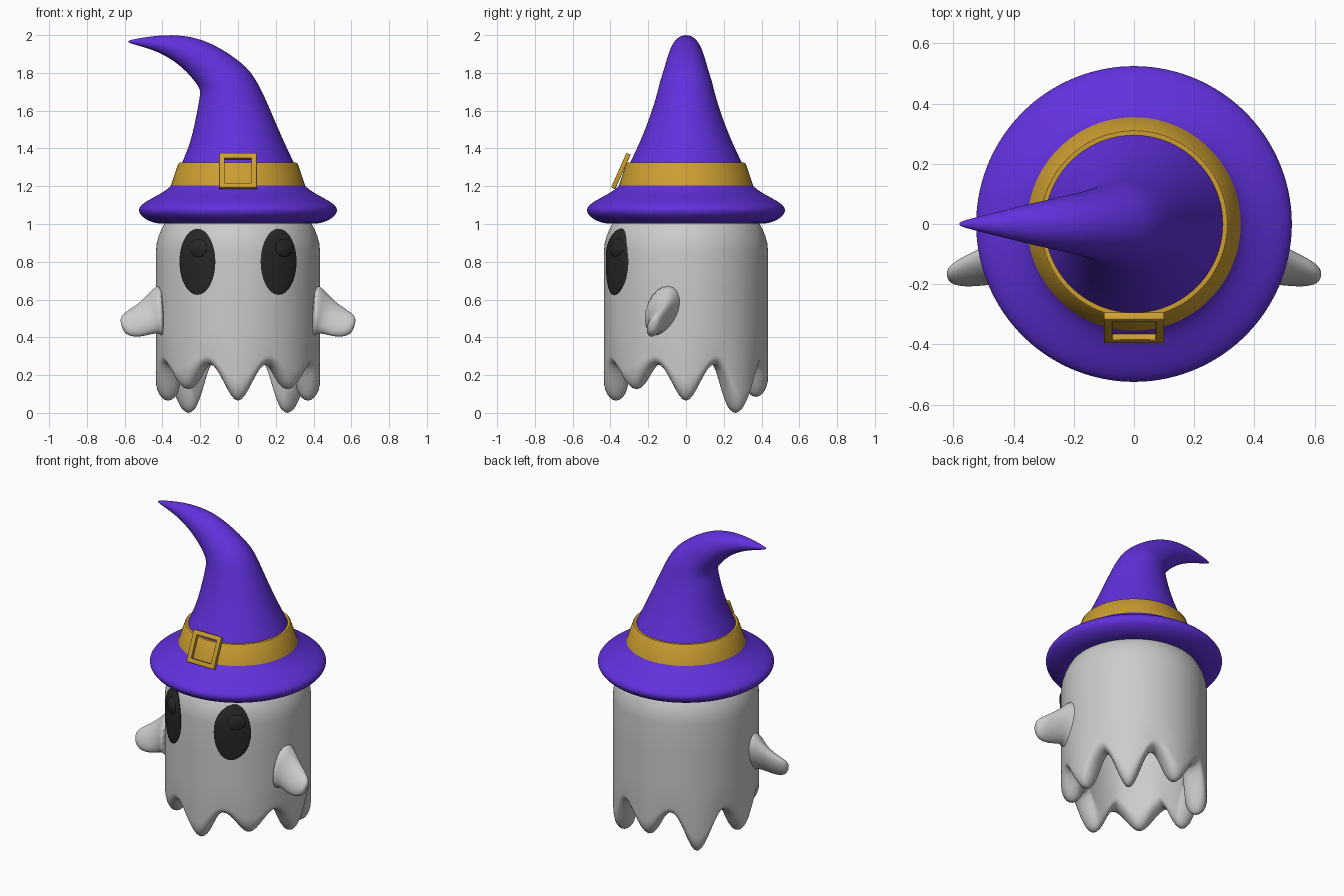
import bpy, bmesh, math
from mathutils import Vector, Matrix

if "Cube" in bpy.data.objects:
    bpy.data.objects.remove(bpy.data.objects["Cube"])


def material(name, rgb):
    m = bpy.data.materials.new(name)
    m.diffuse_color = (*rgb, 1)
    m.use_nodes = True
    m.node_tree.nodes["Principled BSDF"].inputs["Base Color"].default_value = m.diffuse_color
    return m


PURPLE = material("purple", (0.12, 0.03, 0.72))
GOLD = material("gold", (0.6, 0.34, 0.03))
BLACK = material("black", (0.02, 0.02, 0.02))


def finish(name, bm, mat=None, angle=40):
    bmesh.ops.recalc_face_normals(bm, faces=bm.faces)
    me = bpy.data.meshes.new(name)
    bm.to_mesh(me)
    bm.free()
    ob = bpy.data.objects.new(name, me)
    bpy.context.collection.objects.link(ob)
    if mat:
        me.materials.append(mat)
    bpy.ops.object.select_all(action='DESELECT')
    ob.select_set(True)
    bpy.context.view_layer.objects.active = ob
    bpy.ops.object.shade_smooth_by_angle(angle=math.radians(angle))
    return ob


def skin(rows, cap_start=True, cap_end=True):
    """Bridge rows of points (closed loops of equal length)."""
    bm = bmesh.new()
    vs = [[bm.verts.new(p) for p in row] for row in rows]
    n = len(rows[0])
    for a, b in zip(vs, vs[1:]):
        for i in range(n):
            j = (i + 1) % n
            bm.faces.new((a[i], a[j], b[j], b[i]))
    if cap_start:
        bm.faces.new(vs[0])
    if cap_end:
        bm.faces.new(vs[-1])
    return bm


def ellipse(c, u, v, n):
    c, u, v = Vector(c), Vector(u), Vector(v)
    return [c + u * math.cos(2 * math.pi * i / n) + v * math.sin(2 * math.pi * i / n)
            for i in range(n)]


def circle(r, z, n):
    return ellipse((0, 0, z), (r, 0, 0), (0, r, 0), n)


def body_radius(z):
    return 0.435 - 2.0 * max(0, z - 0.85) ** 2


# Body: hollow shell with eight rounded hem points of uneven length
TIPS = [0.065, 0.125, 0.065, 0.0, 0.085, 0.0, 0.065, 0.125]
SEG = 128


def body_column(a):
    tip = TIPS[round(a / (math.pi / 4)) % 8]
    c = 0.5 - 0.5 * math.cos(8 * a)
    hem = tip + (0.255 - tip) * c
    rise = 0.11 - 0.06 * c
    col = [(0.01, 0.95), (0.15, 0.94), (0.25, 0.89), (0.3, 0.8), (0.305, 0.5)]
    for k in range(13):                      # U-shaped hem edge
        t = math.pi * k / 12
        col.append((0.37 - 0.065 * math.cos(t), hem + rise * (1 - math.sin(t))))
    col += [(0.435, 0.45), (0.435, 0.65)]
    col += [(body_radius(z), z) for z in (0.85, 0.9, 0.94, 0.97, 1.0)]
    col += [(0.33, 1.06), (0.2, 1.11), (0.01, 1.13)]
    return [(r * math.sin(a), -r * math.cos(a), z) for r, z in col]


columns = [body_column(2 * math.pi * i / SEG) for i in range(SEG)]
finish("body", skin(list(zip(*columns))), angle=80)

# Arms: flattened stubs flaring into the body (centre, half height, half width)
ARM = [((0.39, -0.12, 0.55), (0, 0.03, 0.17), 0.12),
       ((0.44, -0.125, 0.53), (0.03, 0.03, 0.105), 0.072),
       ((0.49, -0.14, 0.5), (0.03, 0.03, 0.085), 0.054),
       ((0.545, -0.157, 0.475), (0.03, 0.025, 0.073), 0.045),
       ((0.59, -0.168, 0.463), (0.022, 0.015, 0.06), 0.037),
       ((0.617, -0.173, 0.458), (0.01, 0.005, 0.033), 0.02)]
for side, label in ((1, "right"), (-1, "left")):
    rows = [[(side * p.x, p.y, p.z) for p in ellipse(c, u, (0, w, 0), 20)]
            for c, u, w in ARM]
    arm = finish("arm_" + label, skin(rows), angle=80)
    arm.modifiers.new("smooth", 'SUBSURF').levels = 2
    arm.modifiers["smooth"].render_levels = 2


# Eyes: thin domed ovals wrapped on the body, each with a small raised disc
def patch(name, cx, cz, rx, rz, base, rise):
    rows = []
    for t, d in [(1, base - 0.03)] + [(t, base + rise * math.sqrt(1 - t * t))
                                      for t in (1, 0.96, 0.85, 0.65, 0.4, 0.15)]:
        row = []
        for i in range(48):
            a = 2 * math.pi * i / 48
            x, z = cx + t * rx * math.cos(a), cz + t * rz * math.sin(a)
            row.append((x, -math.sqrt((body_radius(z) + d) ** 2 - x * x), z))
        rows.append(row)
    finish(name, skin(rows), BLACK)


for side, label, glint_x in ((1, "right", 0.245), (-1, "left", -0.21)):
    patch("eye_" + label, side * 0.215, 0.8, 0.095, 0.175, 0.005, 0.008)
    patch("eye_glint_" + label, glint_x, 0.873, 0.047, 0.047, 0.012, 0.012)

# Hat: round brim, then a cone that bends over to the left
BRIM = [(0.3, 1.04), (0.38, 1.0), (0.44, 1.002), (0.505, 1.03), (0.538, 1.075),
        (0.5, 1.115), (0.42, 1.155), (0.365, 1.19), (0.335, 1.23)]
# left edge x, z; right edge x, z; half depth
CONE = [(-0.30, 1.32, 0.30, 1.32, 0.30), (-0.255, 1.42, 0.25, 1.42, 0.25),
        (-0.225, 1.55, 0.19, 1.56, 0.195), (-0.205, 1.66, 0.13, 1.7, 0.155),
        (-0.197, 1.71, 0.08, 1.79, 0.14), (-0.225, 1.75, 0.03, 1.845, 0.122),
        (-0.27, 1.805, -0.06, 1.912, 0.105), (-0.34, 1.865, -0.18, 1.977, 0.085),
        (-0.42, 1.91, -0.32, 2.004, 0.06), (-0.5, 1.937, -0.45, 1.996, 0.034),
        (-0.56, 1.953, -0.555, 1.978, 0.014), (-0.582, 1.962, -0.58, 1.97, 0.005)]
rows = [circle(r, z, 40) for r, z in BRIM]
for lx, lz, rx, rz, w in CONE:
    rows.append(ellipse(((lx + rx) / 2, 0, (lz + rz) / 2),
                        ((rx - lx) / 2, 0, (rz - lz) / 2), (0, w, 0), 40))
hat = finish("hat", skin(rows), PURPLE, 80)
hat.modifiers.new("smooth", 'SUBSURF').levels = 2
hat.modifiers["smooth"].render_levels = 2

# Hat band
BAND = [(0.3, 1.2), (0.35, 1.197), (0.355, 1.203), (0.317, 1.318), (0.31, 1.325), (0.28, 1.325)]
finish("hat_band", skin([circle(r, z, 96) for r, z in BAND], False, False), GOLD)

# Buckle: square frame leaning back against the band
bm = bmesh.new()
bmesh.ops.create_grid(bm, x_segments=1, y_segments=1, size=0.1)
bmesh.ops.inset_region(bm, faces=bm.faces[:], thickness=0.04, use_boundary=True)
inner = min(bm.faces, key=lambda f: f.calc_center_median().length + f.calc_area() * 0.01)
bmesh.ops.delete(bm, geom=[inner], context='FACES')
lean = math.radians(90 - 24)
bm.transform(Matrix.Translation((0, -0.345, 1.28)) @ Matrix.Rotation(lean, 4, 'X'))
buckle = finish("buckle", bm, GOLD, 30)
solid = buckle.modifiers.new("thickness", 'SOLIDIFY')
solid.thickness = 0.024
solid.offset = 0
bevel = buckle.modifiers.new("soft_edges", 'BEVEL')
bevel.width = 0.003
bevel.segments = 2
